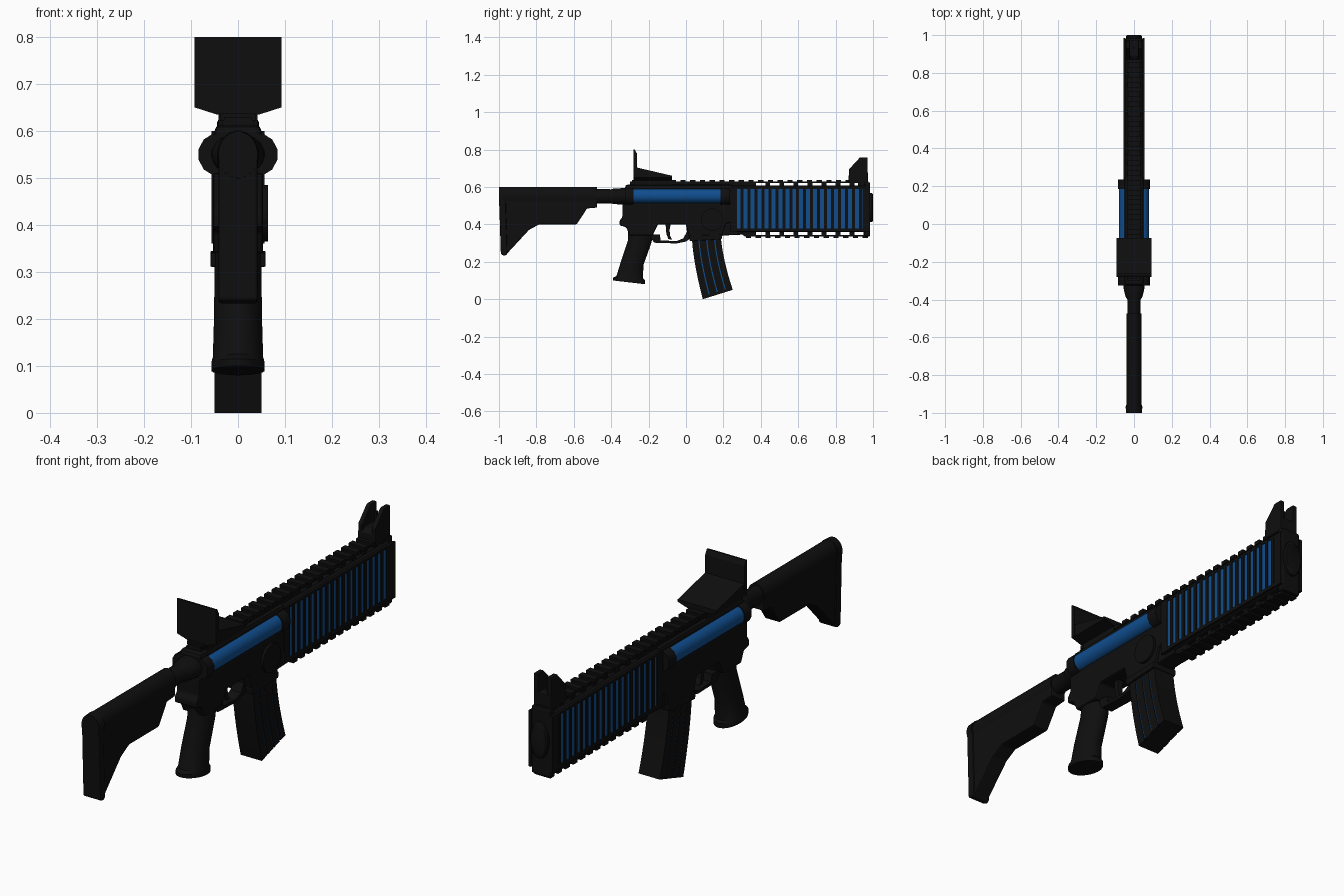
import bpy, bmesh, math


def material(name, rgb):
    m = bpy.data.materials.new(name)
    m.diffuse_color = (*rgb, 1)
    return m


BLACK = material("matte black", (0.0045, 0.0045, 0.0045))
BLUE = material("deep blue", (0.005, 0.075, 0.27))


def finish(name, bm, mat, bevel=0, smooth=False):
    bmesh.ops.recalc_face_normals(bm, faces=bm.faces)
    me = bpy.data.meshes.new(name)
    bm.to_mesh(me)
    bm.free()
    ob = bpy.data.objects.new(name, me)
    bpy.context.collection.objects.link(ob)
    me.materials.append(mat)
    if bevel:
        b = ob.modifiers.new("bevel", 'BEVEL')
        b.width, b.segments, b.limit_method = bevel, 2, 'ANGLE'
    if smooth:
        bpy.ops.object.select_all(action='DESELECT')
        ob.select_set(True)
        bpy.context.view_layer.objects.active = ob
        bpy.ops.object.shade_smooth_by_angle(angle=math.radians(35))
    return ob


def add_prism(bm, pts, xa, xb):
    """Side profile of (y, z) points extruded from xa to xb."""
    a = [bm.verts.new((xa, y, z)) for y, z in pts]
    b = [bm.verts.new((xb, y, z)) for y, z in pts]
    n = len(pts)
    bm.faces.new(a)
    bm.faces.new(b[::-1])
    for i in range(n):
        j = (i + 1) % n
        bm.faces.new((a[i], a[j], b[j], b[i]))


def prism(name, pts, xa, xb, mat=BLACK, bevel=0.0):
    bm = bmesh.new()
    add_prism(bm, pts, xa, xb)
    return finish(name, bm, mat, bevel)


def rect(y0, y1, z0, z1):
    return [(y0, z0), (y1, z0), (y1, z1), (y0, z1)]


def boxes(name, items, mat=BLACK):
    """Many boxes (xa, xb, y0, y1, z0, z1) in one object."""
    bm = bmesh.new()
    for xa, xb, *r in items:
        add_prism(bm, rect(*r), xa, xb)
    return finish(name, bm, mat)


def loft(name, rings, mat=BLACK, x0=0.0, n=24):
    """Elliptical rings: two (y, z) ends of the long axis and a half width."""
    bm = bmesh.new()
    loops = []
    for ya, za, yb, zb, hw in rings:
        loop = []
        for i in range(n):
            a = 2 * math.pi * (i + 0.5) / n
            t = 0.5 + 0.5 * math.cos(a)
            loop.append(bm.verts.new((x0 + hw * math.sin(a), ya + (yb - ya) * t, za + (zb - za) * t)))
        loops.append(loop)
    for p, q in zip(loops, loops[1:]):
        for i in range(n):
            j = (i + 1) % n
            bm.faces.new((p[i], p[j], q[j], q[i]))
    bm.faces.new(loops[0])
    bm.faces.new(loops[-1][::-1])
    return finish(name, bm, mat, smooth=True)


def tube(name, stations, z, mat=BLACK, x0=0.0, n=24):
    """Tube along y: stations of (y, half width, half height)."""
    return loft(name, [(y, z - h, y, z + h, w) for y, w, h in stations], mat, x0, n)


# Stock: rounded comb, slimmer lower web and butt pad
tube("stock_comb", [(-0.97, 0.04, 0.05), (-0.475, 0.04, 0.05)], 0.55)
prism("stock_body", [(-0.97, 0.565), (-0.475, 0.565), (-0.475, 0.49), (-0.53, 0.485), (-0.545, 0.46),
                     (-0.585, 0.40), (-0.785, 0.40), (-0.84, 0.37), (-0.96, 0.24), (-0.97, 0.24)],
      -0.036, 0.036, bevel=0.006)
tube("butt_pad_top", [(-1.0, 0.042, 0.05), (-0.965, 0.045, 0.052)], 0.549)
prism("butt_pad", [(-1.0, 0.555), (-0.965, 0.555), (-0.955, 0.24), (-0.97, 0.232), (-0.99, 0.24)],
      -0.042, 0.042, bevel=0.006)
tube("buffer_tube", [(-0.5, 0.034, 0.04), (-0.40, 0.036, 0.038), (-0.385, 0.045, 0.042), (-0.34, 0.056, 0.044),
                     (-0.30, 0.058, 0.045)], 0.55)

# Receiver
prism("upper_receiver", rect(-0.325, 0.25, 0.49, 0.612), -0.05, 0.05, bevel=0.012)
prism("lower_receiver", [(-0.34, 0.51), (-0.34, 0.44), (-0.355, 0.42), (-0.355, 0.395), (-0.32, 0.385),
                         (-0.30, 0.34), (-0.18, 0.34), (-0.15, 0.40), (0.0, 0.40), (0.02, 0.325), (0.19, 0.325),
                         (0.21, 0.40), (0.25, 0.42), (0.25, 0.51)], -0.053, 0.053, bevel=0.006)
prism("magazine_well_lip", [(0.015, 0.34), (0.02, 0.31), (0.19, 0.32), (0.195, 0.345)], -0.059, 0.059, bevel=0.004)
prism("handguard_link", [(0.19, 0.34), (0.30, 0.345), (0.31, 0.42), (0.19, 0.42)], -0.04, 0.04, bevel=0.006)
prism("right_side_disc", [(0.14 + 0.06 * math.cos(a * math.pi / 12), 0.425 + 0.06 * math.sin(a * math.pi / 12))
                          for a in range(24)], 0.05, 0.064)

# Blue side tubes with dark end caps
for s, side in ((1, "right"), (-1, "left")):
    tube(side + "_blue_tube", [(-0.285, 0.036, 0.038), (0.19, 0.036, 0.038)], 0.552, BLUE, s * 0.044)
    tube(side + "_rear_cap", [(-0.325, 0.041, 0.045), (-0.28, 0.041, 0.045)], 0.55, x0=s * 0.044, n=12)
    tube(side + "_front_cap", [(0.185, 0.041, 0.045), (0.235, 0.041, 0.045)], 0.55, x0=s * 0.044, n=12)

# Pistol grip, trigger guard and trigger
loft("pistol_grip", [(-0.31, 0.38, -0.17, 0.36, 0.048), (-0.312, 0.31, -0.185, 0.30, 0.05),
                     (-0.352, 0.19, -0.228, 0.18, 0.052), (-0.372, 0.125, -0.228, 0.11, 0.054),
                     (-0.39, 0.115, -0.218, 0.10, 0.057), (-0.39, 0.10, -0.218, 0.08, 0.057)])
guard = [(-0.20, 0.345), (-0.17, 0.302), (-0.05, 0.298), (0.0, 0.308), (0.03, 0.33),
         (0.02, 0.42), (0.0, 0.40), (0.005, 0.36), (-0.015, 0.325), (-0.05, 0.311), (-0.135, 0.314), (-0.14, 0.345)]
prism("trigger_guard", guard, -0.025, 0.025)
prism("trigger", [(-0.11, 0.41), (-0.08, 0.41), (-0.088, 0.37), (-0.085, 0.34), (-0.075, 0.318),
                  (-0.095, 0.322), (-0.105, 0.35)], -0.012, 0.012)


# Curved magazine with blue slits following its bend
def mag(f, t):
    c = t ** 1.6
    ya, za, yb, zb = 0.03 + 0.06 * c, 0.36 - 0.36 * t, 0.185 + 0.065 * c, 0.36 - 0.31 * t
    return ya + (yb - ya) * f, za + (zb - za) * f


steps = [i / 8 for i in range(9)]


def mag_strip(f0, f1, t0=0.0, t1=1.0):
    ts = [t0 + (t1 - t0) * t for t in steps]
    return [mag(f0, t) for t in ts] + [mag(f1, t) for t in reversed(ts)]


prism("magazine", mag_strip(0, 1), -0.046, 0.046)
for s, side in ((1, "right"), (-1, "left")):
    for k, (a, b) in enumerate(((0, 0.22), (0.255, 0.49), (0.525, 0.76), (0.795, 1))):
        prism(f"{side}_magazine_rib_{k}", mag_strip(a, b), s * 0.045, s * 0.05)
    for k, f in enumerate((0.22, 0.49, 0.76)):
        prism(f"{side}_magazine_slit_{k}", mag_strip(f, f + 0.035, 0.1, 0.96), s * 0.045, s * 0.0475, BLUE)

# Handguard: core, blue panels, black frame and vertical bars
bm = bmesh.new()
section = [(0.05, 0.365), (0.05, 0.595), (0.036, 0.608), (-0.036, 0.608),
           (-0.05, 0.595), (-0.05, 0.365), (-0.036, 0.358), (0.036, 0.358)]
ends = [[bm.verts.new((x, y, z)) for x, z in section] for y in (0.24, 0.975)]
for e in ends:
    bm.faces.new(e)
for i in range(8):
    bm.faces.new((ends[0][i], ends[0][i - 1], ends[1][i - 1], ends[1][i]))
finish("handguard_core", bm, BLACK)
for s, side in ((1, "right"), (-1, "left")):
    prism(side + "_blue_panel", rect(0.27, 0.945, 0.375, 0.592), s * 0.049, s * 0.0525, BLUE)
    bars = [(s * 0.05, s * 0.056, y, y + 0.016, 0.37, 0.595) for y in (0.291 + 0.0373 * i for i in range(18))]
    frame = [(s * 0.045, s * 0.056, 0.235, 0.273, 0.36, 0.598), (s * 0.045, s * 0.056, 0.943, 0.985, 0.36, 0.598),
             (s * 0.045, s * 0.056, 0.235, 0.985, 0.59, 0.60), (s * 0.045, s * 0.056, 0.235, 0.985, 0.362, 0.377)]
    boxes(side + "_handguard_bars", bars + frame)

# Rails on spacer posts, leaving slots that can be seen through
posts = [0.35 + 0.075 * i for i in range(9)]
boxes("top_rail", [(-0.03, 0.03, -0.3, 0.975, 0.62, 0.629), (-0.034, 0.034, -0.3, 0.36, 0.6, 0.622),
                   (-0.034, 0.034, 0.92, 0.975, 0.6, 0.622)])
boxes("top_rail_teeth", [(-0.038, 0.038, y, y + 0.028, 0.622, 0.638)
                         for y in (-0.29 + 0.052 * i for i in range(24))])
boxes("top_rail_posts", [(-0.034, 0.034, y, y + 0.025, 0.6, 0.622) for y in posts])
prism("bottom_rail", [(0.285, 0.36), (0.315, 0.334), (0.98, 0.334), (0.98, 0.343), (0.36, 0.343), (0.36, 0.362)],
      -0.034, 0.034)
boxes("bottom_rail_teeth", [(-0.038, 0.038, y, y + 0.028, 0.327, 0.341)
                            for y in (0.32 + 0.052 * i for i in range(13))])
boxes("bottom_rail_posts", [(-0.034, 0.034, y, y + 0.025, 0.338, 0.362) for y in posts])

# Muzzle end
prism("front_plate", [(0.955, 0.335), (0.985, 0.335), (0.985, 0.625), (0.955, 0.625)], -0.045, 0.045, bevel=0.008)
tube("muzzle", [(0.97, 0.042, 0.078), (0.995, 0.042, 0.078), (1.0, 0.036, 0.07)], 0.49)

# Front sight: base, two ears and a post
prism("front_sight_base", [(0.87, 0.62), (0.87, 0.665), (0.89, 0.68), (0.972, 0.68), (0.972, 0.62)],
      -0.042, 0.042, bevel=0.004)
for s, side in ((1, "right"), (-1, "left")):
    prism(side + "_sight_ear", [(0.872, 0.66), (0.872, 0.695), (0.93, 0.758), (0.97, 0.758), (0.97, 0.66)],
          s * 0.022, s * 0.042, bevel=0.003)
boxes("front_sight_post", [(-0.005, 0.005, 0.93, 0.94, 0.67, 0.735)])

# Rear reflex sight: neck, flared wedge body and wide upright plate
boxes("rear_sight_neck", [(-0.042, 0.042, -0.27, -0.08, 0.6, 0.645)])
bm = bmesh.new()
rear, front = [[bm.verts.new((x, y, z)) for x, z in
                ((-0.045, 0.635), (0.045, 0.635), (0.092, 0.65), (0.092, top), (-0.092, top), (-0.092, 0.65))]
               for y, top in ((-0.28, 0.708), (-0.075, 0.66))]
bm.faces.new(rear)
bm.faces.new(front)
for i in range(6):
    bm.faces.new((rear[i - 1], rear[i], front[i], front[i - 1]))
finish("rear_sight_body", bm, BLACK)
prism("rear_sight_plate", [(-0.281, 0.65), (-0.281, 0.80), (-0.274, 0.80), (-0.263, 0.78), (-0.261, 0.65)],
      -0.093, 0.093)
